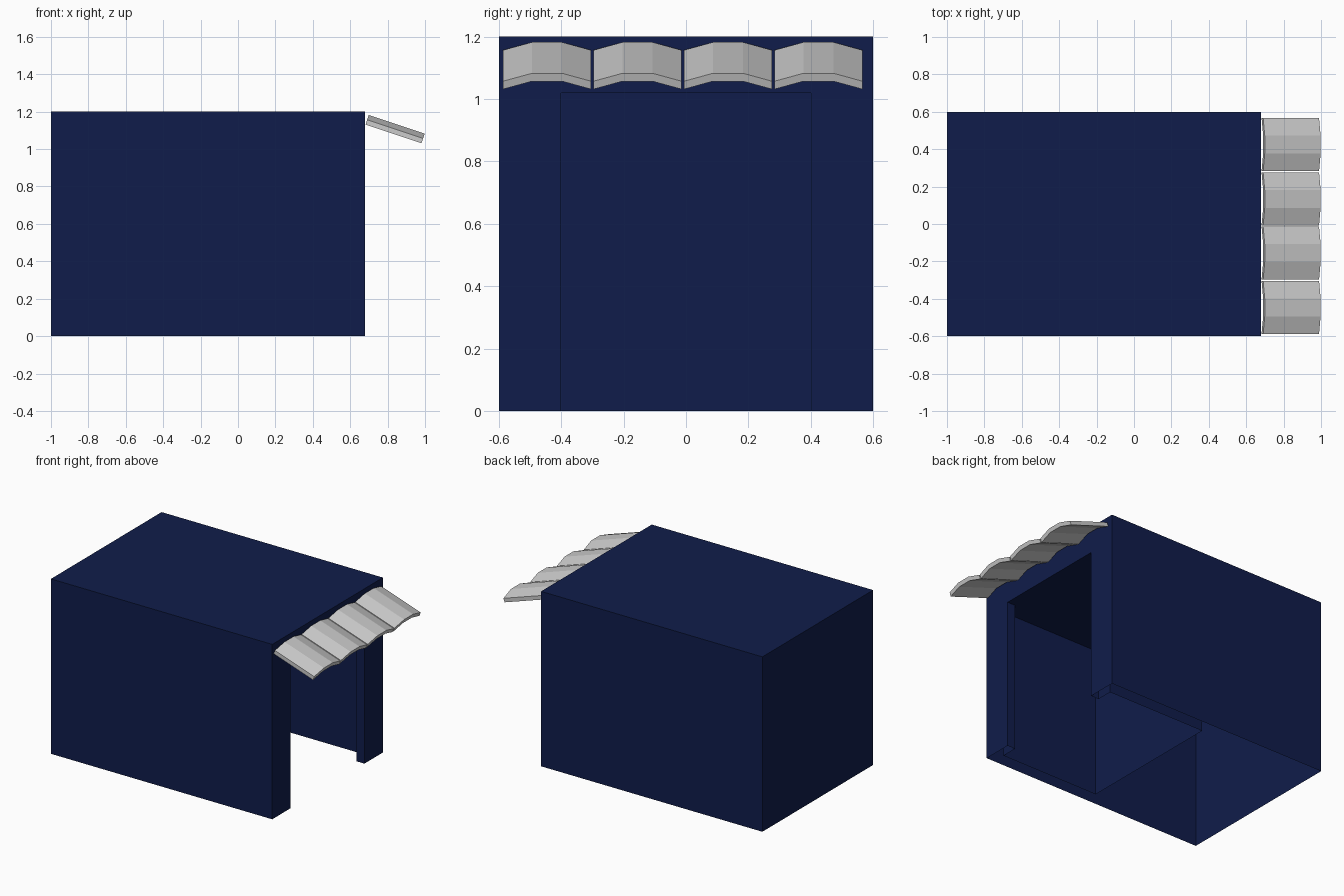
import bpy, bmesh, math
from mathutils import Vector

if "Cube" in bpy.data.objects:
    bpy.data.objects.remove(bpy.data.objects["Cube"])

H, DOOR_H = 1.2, 1.02


def finish(bm, name, mat=None):
    bmesh.ops.remove_doubles(bm, verts=bm.verts, dist=0.0005)
    bmesh.ops.recalc_face_normals(bm, faces=bm.faces)
    me = bpy.data.meshes.new(name)
    bm.to_mesh(me)
    bm.free()
    ob = bpy.data.objects.new(name, me)
    bpy.context.collection.objects.link(ob)
    if mat:
        me.materials.append(mat)
    return ob


def poly(bm, pts):
    return bm.faces.new([bm.verts.new(p) for p in pts])


blue = bpy.data.materials.new("dark_blue")
blue.diffuse_color = (0.005, 0.012, 0.07, 1)
blue.use_nodes = True
blue.node_tree.nodes["Principled BSDF"].inputs["Base Color"].default_value = blue.diffuse_color

# Hut: outer shell with an open bottom, doorway on the right, inner room behind it
bm = bmesh.new()
outer = [(0.68, -0.6), (-1, -0.6), (-1, 0.6), (0.68, 0.6)]
room = [(0.68, -0.4), (0.62, -0.4), (0.62, -0.51), (-0.12, -0.51)]
room += [(x, -y) for x, y in reversed(room)]
for plan, top in ((outer, H), (room, DOOR_H)):
    for (ax, ay), (bx, by) in zip(plan, plan[1:]):
        poly(bm, [(ax, ay, 0), (bx, by, 0), (bx, by, top), (ax, ay, top)])
    poly(bm, [(x, y, top) for x, y in plan])      # roof / room ceiling
# Door frame wall
frame = [(-0.6, 0), (-0.4, 0), (-0.4, DOOR_H), (0.4, DOOR_H),
         (0.4, 0), (0.6, 0), (0.6, H), (-0.6, H)]
poly(bm, [(0.68, y, z) for y, z in frame])
finish(bm, "hut", blue)

# Awning: four sloping tiles with a low arched cross-section
slope = Vector((0.3, 0, -0.1)).normalized()
up = Vector((-slope.z, 0, slope.x))
start = Vector((0.682, 0, 1.131))
T, RISE, LENGTH, WIDTH = 0.027, 0.027, 0.315, 0.283
arch = [(0, 0), (0.33, RISE), (0.67, RISE), (1, 0)]
section = arch + [(u, h + T) for u, h in reversed(arch)]
for i in range(4):
    bm = bmesh.new()
    y0 = -0.587 + i * 0.29
    face = poly(bm, [start + up * h + Vector((0, y0 + u * WIDTH, 0)) for u, h in section])
    ext = bmesh.ops.extrude_face_region(bm, geom=[face], use_keep_orig=True)
    moved = [v for v in ext["geom"] if isinstance(v, bmesh.types.BMVert)]
    bmesh.ops.translate(bm, verts=moved, vec=slope * LENGTH)
    finish(bm, f"awning_tile_{i + 1}")
